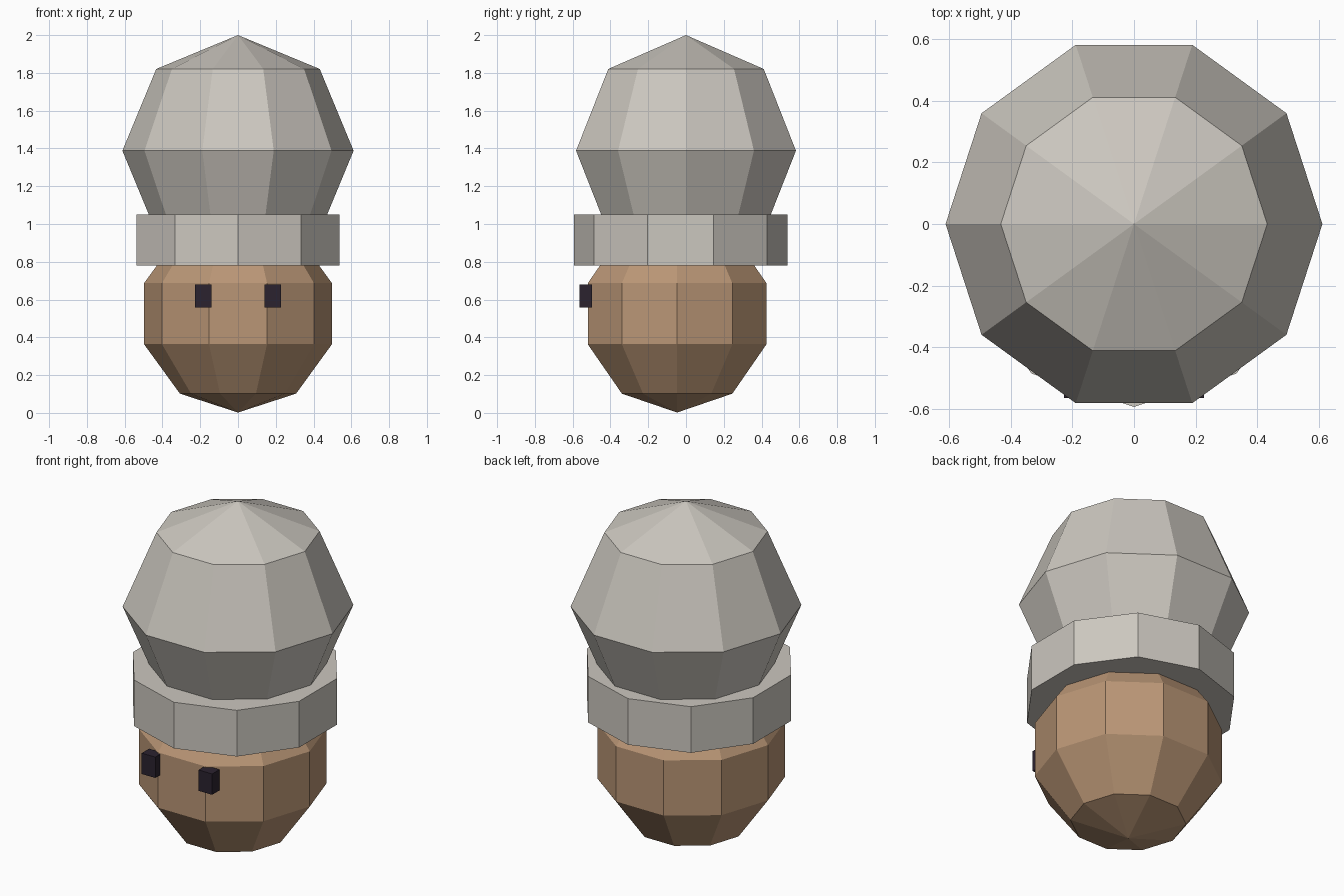
import bpy, math

if "Cube" in bpy.data.objects:
    bpy.data.objects.remove(bpy.data.objects["Cube"])

SIDES = 10


def material(name, rgb):
    m = bpy.data.materials.new(name)
    m.diffuse_color = (*rgb, 1.0)
    m.use_nodes = True
    m.node_tree.nodes["Principled BSDF"].inputs["Base Color"].default_value = m.diffuse_color
    return m


wool = material("light grey", (0.60, 0.57, 0.52))
skin = material("tan skin", (0.49, 0.305, 0.18))
dark = material("dark eye", (0.024, 0.016, 0.028))


def finish(name, mat):
    ob = bpy.context.object
    ob.name = name
    ob.data.materials.append(mat)
    return ob


def ball(name, radius, rings, y, z, mat):
    # low-poly sphere with a corner pointing straight forward
    bpy.ops.mesh.primitive_uv_sphere_add(
        segments=SIDES, ring_count=rings, radius=radius,
        location=(0, y, z), rotation=(0, 0, math.pi / 2))
    return finish(name, mat)


# Head and hat dome
ball("head", 0.523, 5, -0.047, 0.525, skin)
ball("hat_dome", 0.612, 4, 0.0, 1.388, wool)

# Hat brim band
bpy.ops.mesh.primitive_cylinder_add(
    vertices=SIDES, radius=0.566, depth=0.27, location=(0, -0.028, 0.915))
finish("hat_band", wool)

# Eyes
for side, x in (("left", 0.184), ("right", -0.184)):
    bpy.ops.mesh.primitive_cube_add(size=1, location=(x, -0.531, 0.619))
    eye = finish(side + "_eye", dark)
    eye.scale = (0.088, 0.068, 0.122)
